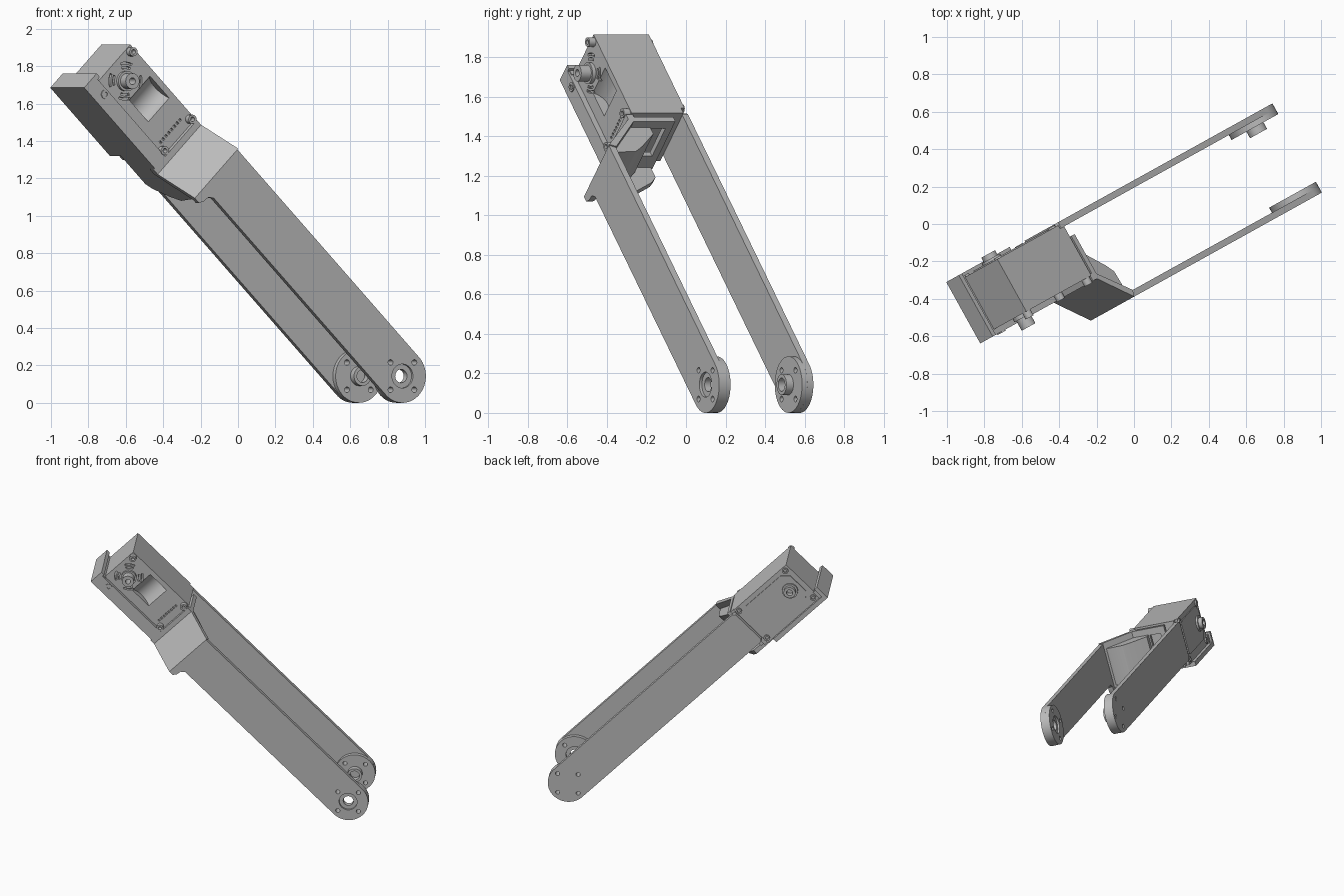
import bpy, bmesh
from math import radians, sin, cos, pi
from mathutils import Matrix, Vector

if "Cube" in bpy.data.objects:
    bpy.data.objects.remove(bpy.data.objects["Cube"])

# Working frame: X across the arm, Y up along the arm, Z towards the front plate
YAW, K = radians(29), 0.5 ** 0.5
H = Vector((cos(YAW), sin(YAW), 0))
UP = Vector((0, 0, 1))
ACROSS, ALONG = (H + UP) * K, (UP - H) * K
FRONT = Vector((sin(YAW), -cos(YAW), 0))
FRAME = Matrix.Translation(H * 0.817 + UP * 0.143) @ Matrix((ACROSS, ALONG, FRONT)).transposed().to_4x4()

grey = bpy.data.materials.new("grey")
grey.use_nodes = True
COLOUR = (0.5, 0.5, 0.5, 1)
grey.diffuse_color = COLOUR
grey.node_tree.nodes["Principled BSDF"].inputs["Base Color"].default_value = COLOUR


def extrude(name, points, offset):
    """Solid from a closed 3D outline swept by an offset."""
    bm = bmesh.new()
    face = bm.faces.new([bm.verts.new(p) for p in points])
    res = bmesh.ops.extrude_face_region(bm, geom=[face])
    top = [v for v in res["geom"] if isinstance(v, bmesh.types.BMVert)]
    bmesh.ops.translate(bm, verts=top, vec=offset)
    bmesh.ops.recalc_face_normals(bm, faces=bm.faces)
    mesh = bpy.data.meshes.new(name)
    bm.to_mesh(mesh)
    bm.free()
    mesh.materials.append(grey)
    obj = bpy.data.objects.new(name, mesh)
    bpy.context.collection.objects.link(obj)
    obj.matrix_world = FRAME
    return obj


def plate(name, outline, w0, w1):
    return extrude(name, [(b, a, w0) for b, a in outline], (0, 0, w1 - w0))


def sheet(name, outline, b0, b1):
    """Outline given along the arm and towards the front, swept across the arm."""
    return extrude(name, [(b0, a, w) for a, w in outline], (b1 - b0, 0, 0))


def block(name, b0, b1, a0, a1, w0, w1):
    return plate(name, [(b0, a0), (b1, a0), (b1, a1), (b0, a1)], w0, w1)


def arc(b, a, r, start=0, end=2 * pi, n=40):
    return [(b + r * cos(start + (end - start) * i / n),
             a + r * sin(start + (end - start) * i / n)) for i in range(n)]


def disc(name, b, a, r, w0, w1, n=40):
    return plate(name, arc(b, a, r, n=n), w0, w1)


def cut(obj, *cutters):
    bpy.context.view_layer.update()
    for c in cutters:
        c.hide_render = True
        mod = obj.modifiers.new("cut", "BOOLEAN")
        mod.operation, mod.solver, mod.object = "DIFFERENCE", "EXACT", c
        bpy.context.view_layer.objects.active = obj
        bpy.ops.object.modifier_apply(modifier=mod.name)
        bpy.data.objects.remove(c)
    return obj


def ring(name, b, a, r, bore, w0, w1):
    return cut(disc(name, b, a, r, w0, w1), disc("cutter", b, a, bore, w0 - 0.1, w1 + 0.1))


def bolt_cutters(w0, w1):
    return [disc("cutter", 0.103 * cos(t), 0.103 * sin(t), 0.015, w0, w1, 16)
            for t in (0, pi / 2, pi, 3 * pi / 2)]


R = 0.143
round_end = arc(0, 0, R, pi, 2 * pi) + [(R, 0)]

# Front arm plate, its end boss and bearing
front = plate("front_arm_plate", round_end + [(R, 1.57), (-0.225, 1.57), (-0.225, 1.535),
              (-0.2, 1.52), (-0.165, 1.515), (-R, 1.49)], 0.305, 0.34)
cut(front, disc("cutter", 0, 0, 0.064, 0.2, 0.4), *bolt_cutters(0.2, 0.4))
boss = disc("front_arm_boss", 0, 0, R, 0.274, 0.305)
cut(boss, disc("cutter", 0, 0, 0.064, 0.2, 0.4), *bolt_cutters(0.2, 0.4))
ring("front_bearing", 0, 0, 0.064, 0.036, 0.288, 0.325)

# Back arm plate, its end boss and hub
back = plate("back_arm_plate", round_end + [(R, 1.795), (0.128, 1.812), (-0.128, 1.812),
             (-R, 1.795)], -0.205, -0.17)
cut(back, *bolt_cutters(-0.3, -0.1))
back_boss = disc("back_arm_boss", 0, 0, R, -0.17, -0.14)
cut(back_boss, *bolt_cutters(-0.3, -0.1))
ring("back_hub", 0, 0, 0.052, 0.034, -0.14, -0.1)

# Slanted panel and gusset joining the front plate to the motor bracket
sheet("slanted_panel", [(1.555, 0.305), (1.57, 0.34), (1.75, 0.16), (1.75, 0.12)], -0.225, 0.15)
sheet("inner_gusset", [(1.75, 0.02), (1.69, 0.02), (1.6, 0.12), (1.565, 0.17),
      (1.56, 0.27), (1.57, 0.3), (1.75, 0.13)], -0.17, 0.105)
block("mounting_strip", -0.225, 0.15, 1.745, 1.785, 0.12, 0.16)

# Bracket floor with tongue, end wall, end lip and front wall
sheet("bracket_floor", [(2.395, -0.215), (2.395, 0.16), (1.75, 0.16), (1.57, 0.34), (1.555, 0.3),
      (1.54, 0.14), (1.57, 0.05), (1.63, -0.06), (1.665, -0.095), (1.88, -0.095),
      (1.88, -0.215)], -0.215, -0.182)
end_wall = block("bracket_end_wall", -0.19, 0.15, 1.735, 1.765, -0.107, 0.14)
cut(end_wall, block("cutter", -0.1, 0.1, 1.6, 1.9, -0.07, 0.01))
block("bracket_end_lip", -0.215, -0.107, 2.368, 2.395, -0.215, 0.16)
block("bracket_lip_filler", -0.2, -0.12, 2.34, 2.37, -0.2, 0.15)
block("bracket_front_wall", -0.215, -0.125, 1.75, 2.395, 0.128, 0.16)

# Motor body with a hollowed front, vents and a row of notches
HA = 2.23
body = block("motor_body", -0.185, 0.159, 1.785, 2.347, -0.17, 0.13)
scoop = sheet("cutter", [(a, w + 0.165) for a, w in arc(2.06, 0, 0.09)], -0.055, 0.125)
vents = []
for i in range(4):
    for r in (0.067, 0.09):
        t = pi / 4 + i * pi / 2
        outer = arc(0, HA, r + 0.012, t - 0.42, t + 0.42, 8)
        inner = arc(0, HA, r, t - 0.42, t + 0.42, 8)
        vents.append(plate("cutter", outer + inner[::-1], 0.11, 0.2))
notches = [block("cutter", b, b + 0.012, 1.84, 1.855, 0.115, 0.2)
           for b in [-0.085 + 0.024 * i for i in range(8)]]
cut(body, scoop, *vents, *notches)

# Covers on the back of the motor
block("motor_back_cover", -0.185, 0.159, 1.82, 2.347, -0.19, -0.17)
plate("motor_back_panel", [(-0.11, 1.86), (0.11, 1.86), (0.125, 1.9), (0.125, 2.26),
      (0.08, 2.31), (-0.08, 2.31), (-0.125, 2.26), (-0.125, 1.9)], -0.197, -0.19)

# Output horn on the front and idler on the back
ring("front_horn_base", 0, HA, 0.054, 0.02, 0.12, 0.15)
ring("front_horn", 0, HA, 0.042, 0.018, 0.15, 0.208)
ring("back_idler_collar", 0, HA, 0.056, 0.03, -0.21, -0.19)
ring("back_idler", 0, HA, 0.042, 0.022, -0.238, -0.19)

# Corner screws
for i, (b, a) in enumerate([(0.132, 1.81), (0.132, 2.32), (-0.15, 2.28), (-0.106, 1.81)]):
    ring(f"front_screw_{i + 1}", b, a, 0.024, 0.012, 0.12, 0.166)
for i, (b, a) in enumerate([(0.13, 1.845), (-0.15, 1.845), (-0.15, 2.31), (0.13, 2.31)]):
    ring(f"back_screw_{i + 1}", b, a, 0.022, 0.011, -0.2, -0.19)

# Smooth the round parts while keeping edges sharp
for obj in bpy.data.objects:
    if obj.type == "MESH" and grey.name in obj.data.materials:
        bpy.ops.object.select_all(action="DESELECT")
        obj.select_set(True)
        bpy.context.view_layer.objects.active = obj
        bpy.ops.object.shade_smooth_by_angle(angle=radians(30))
